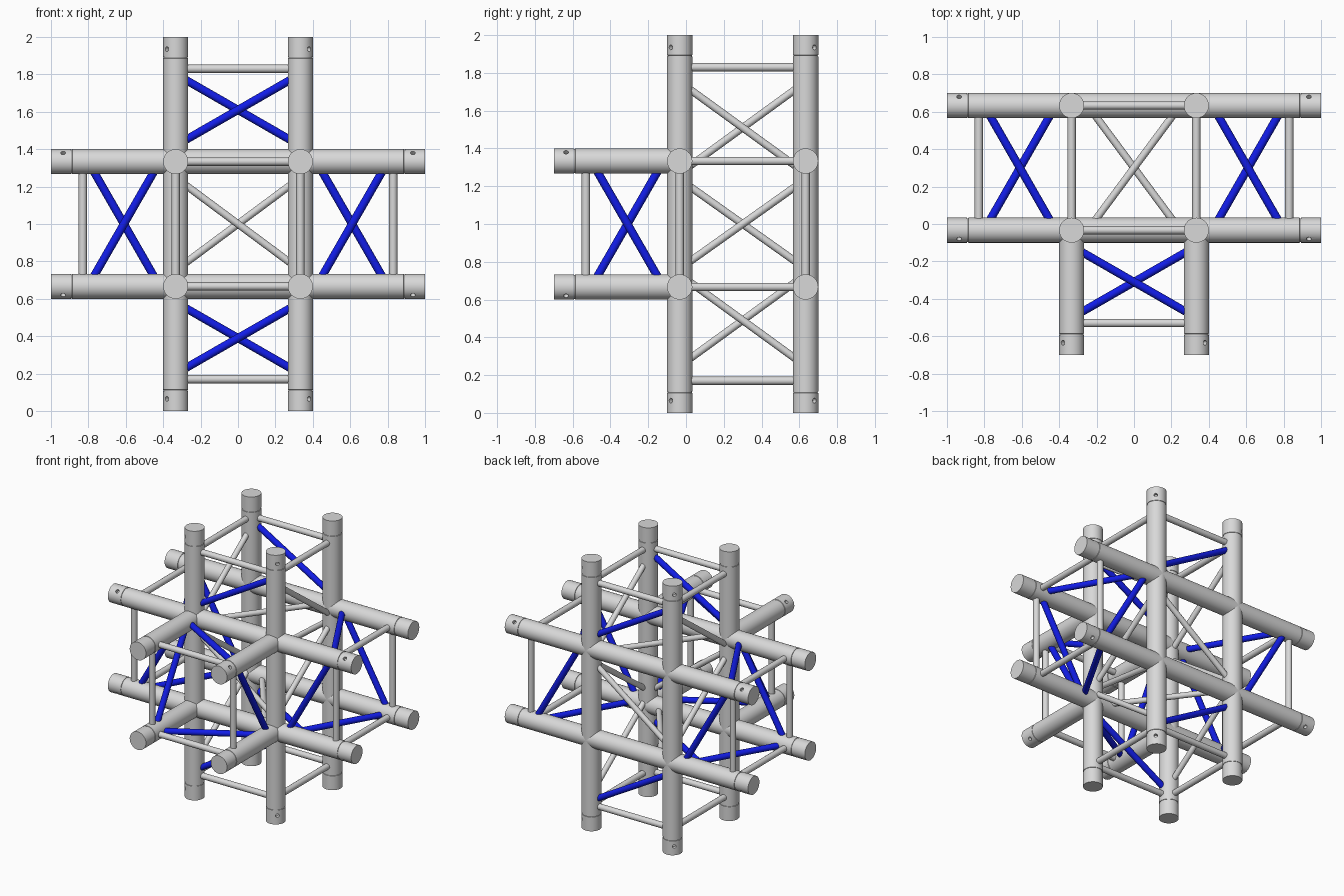
import bpy, bmesh, math
from mathutils import Vector

if "Cube" in bpy.data.objects:
    bpy.data.objects.remove(bpy.data.objects["Cube"])

H = 1 / 3                      # half spacing between chord axes
R = 0.067                      # chord radius
C = Vector((0, 0.3, 1.0))      # centre of the node cube
ARM = 0.61                     # centre of each arm's diagonal, from C
BAR = 0.83                     # end bar position, from C


def material(name, rgb):
    m = bpy.data.materials.new(name)
    m.diffuse_color = (*rgb, 1)
    m.use_nodes = True
    m.node_tree.nodes["Principled BSDF"].inputs["Base Color"].default_value = m.diffuse_color
    return m


GREY = material("aluminium grey", (0.69, 0.69, 0.69))
BLUE = material("brace blue", (0.006, 0.012, 0.8))


def add_ring_solid(bm, start, direction, profile, sides):
    """Solid of revolution along a direction; profile is (distance, radius)."""
    rot = direction.to_track_quat('Z', 'Y')
    rings = []
    for d, r in profile:
        rings.append([bm.verts.new(start + rot @ Vector((
            r * math.cos(2 * math.pi * i / sides),
            r * math.sin(2 * math.pi * i / sides), d))) for i in range(sides)])
    for a, b in zip(rings, rings[1:]):
        for i in range(sides):
            j = (i + 1) % sides
            bm.faces.new((a[i], a[j], b[j], b[i]))
    bm.faces.new(rings[0][::-1])
    bm.faces.new(rings[-1])


def to_object(name, bm, mat):
    me = bpy.data.meshes.new(name)
    bm.to_mesh(me)
    bm.free()
    me.materials.append(mat)
    ob = bpy.data.objects.new(name, me)
    bpy.context.collection.objects.link(ob)
    return ob


def activate(ob):
    bpy.ops.object.select_all(action='DESELECT')
    ob.select_set(True)
    bpy.context.view_layer.objects.active = ob


def smooth(ob):
    activate(ob)
    bpy.ops.object.shade_smooth_by_angle(angle=math.radians(35))


def rod(name, a, b, r, mat):
    bm = bmesh.new()
    v = b - a
    add_ring_solid(bm, a, v.normalized(), [(0, r), (v.length, r)], 16)
    smooth(to_object(name, bm, mat))


def point(axis, along, u_axis, u, w_axis, w):
    """Point measured from the cube centre on three named axes."""
    p = C.copy()
    p[axis] += along
    p[u_axis] += u
    p[w_axis] += w
    return p


def groove(d):
    """Shallow ring groove that marks the end sleeve."""
    return [(d - 0.004, R), (d - 0.003, R - 0.003),
            (d + 0.003, R - 0.003), (d + 0.004, R)]


# Main chords with sleeved ends and drilled pin holes
NAMES = "side", "front", "upright"
for axis in range(3):
    u, w = [k for k in range(3) if k != axis]
    ends = (-1,) if axis == 1 else (-1, 1)
    for su in (-1, 1):
        for sw in (-1, 1):
            low = point(axis, -1, u, su * H, w, sw * H)
            length = 1 - H if axis == 1 else 2.0
            prof = [(0, R)] + groove(0.11)
            if axis != 1:
                prof += groove(length - 0.11)
            prof.append((length, R))
            step = Vector((0, 0, 0))
            step[axis] = 1
            bm = bmesh.new()
            add_ring_solid(bm, low, step, prof, 32)
            chord = to_object(NAMES[axis] + "_chord", bm, GREY)

            out = Vector((0, 0, 0))
            out[u], out[w] = su, sw
            out.normalize()
            bm = bmesh.new()
            for e in ends:
                p = point(axis, e * 0.935, u, su * H, w, sw * H)
                add_ring_solid(bm, p + out * (R - 0.025), out,
                               [(0, 0.013), (0.05, 0.013)], 16)
            cutter = to_object("pin_hole_cutter", bm, GREY)
            cutter.hide_render = True
            mod = chord.modifiers.new("pin holes", 'BOOLEAN')
            mod.operation = 'DIFFERENCE'
            mod.solver = 'EXACT'
            mod.object = cutter
            activate(chord)
            bpy.ops.object.modifier_apply(modifier=mod.name)
            bpy.data.objects.remove(cutter)
            smooth(chord)

# End bars: a square frame near the end of every arm
for axis in range(3):
    u, w = [k for k in range(3) if k != axis]
    for e in ((-1,) if axis == 1 else (-1, 1)):
        for s in (-1, 1):
            for p, q in ((u, w), (w, u)):
                rod(NAMES[axis] + "_end_bar",
                    point(axis, e * BAR, p, -H, q, s * H),
                    point(axis, e * BAR, p, H, q, s * H), 0.022, GREY)


def brace(name, axis, along, across, face, side, slope, rise, mat, r):
    """Diagonal crossing one truss face; slope is its sign along the axis."""
    d = slope * rise
    rod(name, point(axis, along - d, across, -0.31, face, side * H),
        point(axis, along + d, across, 0.31, face, side * H), r, mat)


# Arm diagonals: opposite faces of an arm slope opposite ways
for axis in range(3):
    u, w = [k for k in range(3) if k != axis]
    for across, face in ((u, w), (w, u)):
        for side in (-1, 1):
            for e in ((-1,) if axis == 1 else (-1, 1)):
                if axis == 2 and across == 1:    # upright arms, side faces
                    brace("upright_side_brace", axis, e * 0.51, across, face,
                          side, -side, 0.225, GREY, 0.02)
                else:
                    brace(NAMES[axis] + "_arm_brace", axis, e * ARM, across,
                          face, side, -side, 0.178, BLUE, 0.0218)

# Centre cube diagonals, mirrored against those of the arms
for side in (-1, 1):
    brace("centre_face_brace", 2, 0, 0, 1, side, side, 0.23, GREY, 0.02)
    brace("centre_side_brace", 2, 0, 1, 0, side, side, 0.22, GREY, 0.02)
    brace("centre_level_brace", 0, 0, 1, 2, side, side, 0.23, GREY, 0.02)
